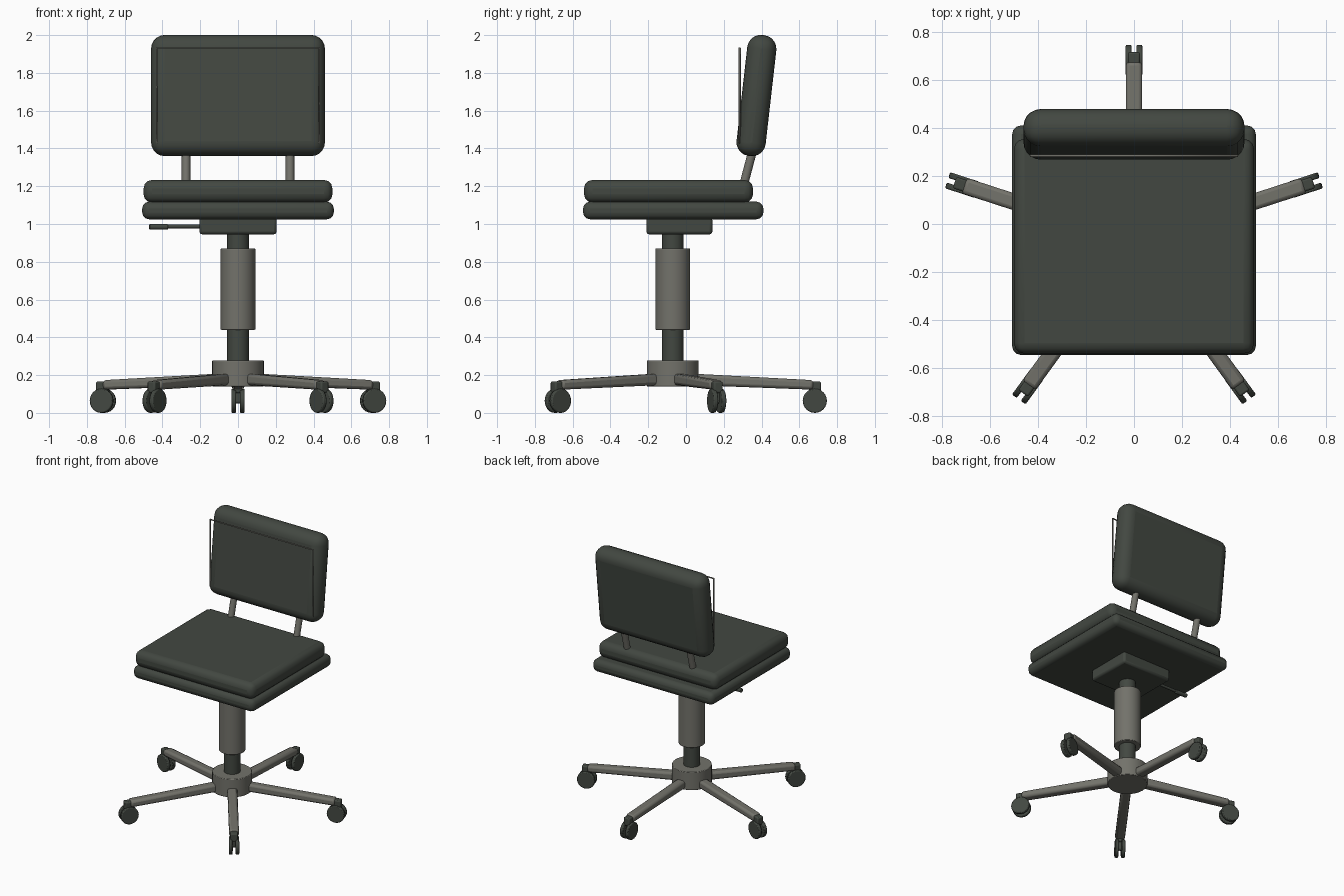
import bpy, math
from mathutils import Vector, Matrix

if "Cube" in bpy.data.objects:
    bpy.data.objects.remove(bpy.data.objects["Cube"])

def mat(name, c):
    m = bpy.data.materials.new(name)
    m.diffuse_color = (*c, 1)
    m.use_nodes = True
    m.node_tree.nodes["Principled BSDF"].inputs["Base Color"].default_value = m.diffuse_color
    return m

DARK = mat("dark green grey", (0.055, 0.064, 0.053))
METAL = mat("warm grey metal", (0.17, 0.168, 0.145))
CY = -0.07  # y of the column axis

def finish(ob, name, m, bevel=0, seg=3):
    ob.name = name
    ob.data.materials.append(m)
    if bevel:
        b = ob.modifiers.new("bevel", 'BEVEL')
        b.width, b.segments = bevel, seg
        b.limit_method = 'ANGLE'
    bpy.ops.object.shade_smooth_by_angle(angle=math.radians(35))
    return ob

def box(name, lo, hi, m, bevel=0, seg=3):
    lo, hi = Vector(lo), Vector(hi)
    bpy.ops.mesh.primitive_cube_add(size=1)
    ob = bpy.context.object
    ob.data.transform(Matrix.Diagonal((*(hi - lo), 1)))
    ob.location = (lo + hi) / 2
    return finish(ob, name, m, bevel, seg)

def rod(name, a, b, r, m, sides=32, bevel=0):
    a, b = Vector(a), Vector(b)
    bpy.ops.mesh.primitive_cylinder_add(vertices=sides, radius=r, depth=(b - a).length)
    ob = bpy.context.object
    ob.location = (a + b) / 2
    ob.rotation_euler = (b - a).to_track_quat('Z', 'Y').to_euler()
    return finish(ob, name, m, bevel, 2)

# Seat: base pad and top cushion
box("seat_base", (-0.507, -0.545, 1.025), (0.507, 0.41, 1.118), DARK, 0.036, 3)
box("seat_cushion", (-0.5, -0.54, 1.113), (0.5, 0.355, 1.233), DARK, 0.045, 3)

# Backrest, leaning back
back = box("backrest", (-0.46, -0.0775, -0.322), (0.46, 0.0775, 0.322), DARK, 0.072, 5)
back.location = (0, 0.373, 1.68)
back.rotation_euler.x = -math.radians(6.5)

# Upright thin piping frame in front of the backrest
cu = bpy.data.curves.new("back_piping", 'CURVE')
cu.dimensions = '3D'
cu.bevel_depth = 0.006
cu.bevel_resolution = 1
sp = cu.splines.new('POLY')
pts = [(-0.43, 1.43), (0.43, 1.43), (0.43, 1.932), (-0.43, 1.932)]
sp.points.add(3)
for p, (x, z) in zip(sp.points, pts):
    p.co = (x, 0.284, z, 1)
sp.use_cyclic_u = True
cu.materials.append(METAL)
bpy.context.collection.objects.link(bpy.data.objects.new("back_piping", cu))

# Backrest supports
for s in (-1, 1):
    rod("back_support", (0.275 * s, 0.29, 1.15), (0.275 * s, 0.372, 1.46), 0.023, METAL, 16)

# Mechanism box and height lever
box("mechanism", (-0.205, -0.21, 0.945), (0.205, 0.14, 1.035), DARK, 0.015, 2)
rod("lever", (-0.18, 0, 0.987), (-0.4, 0, 0.987), 0.01, DARK, 12)
rod("lever_handle", (-0.37, 0, 0.985), (-0.47, 0, 0.985), 0.015, DARK, 12, 0.005)

# Gas column and hub
rod("column_inner", (0, CY, 0.2), (0, CY, 0.96), 0.057, DARK)
rod("column_sleeve", (0, CY, 0.44), (0, CY, 0.87), 0.092, METAL, 32, 0.004)
rod("hub", (0, CY, 0.14), (0, CY, 0.277), 0.137, METAL, 32, 0.004)

# Five legs with twin-wheel casters
for i in range(5):
    a = math.radians(90 + 72 * i)
    place = Matrix.Translation((0, CY, 0)) @ Matrix.Rotation(a, 4, 'Z')
    parts = []
    leg = box("leg", (0.05, -0.034, 0), (0.745, 0.034, 0.056), METAL, 0.016, 2)
    for v in leg.data.vertices:          # slope down outward
        t = v.co.x / 0.695 + 0.5
        v.co.z = v.co.z * (1.1 - 0.2 * t) + 0.180 - 0.032 * t - 0.028
    parts.append(leg)
    leg.location.z = 0.028
    parts.append(box("caster_fork", (0.72, -0.025, 0.105), (0.785, 0.025, 0.166), DARK, 0.008, 2))
    parts.append(rod("caster_axle", (0.752, -0.03, 0.064), (0.752, 0.03, 0.064), 0.015, DARK, 12))
    parts.append(box("caster_stem", (0.735, -0.01, 0.06), (0.77, 0.01, 0.12), DARK))
    for s in (-1, 1):
        parts.append(rod("caster_wheel", (0.752, 0.01 * s, 0.064), (0.752, 0.035 * s, 0.064),
                         0.064, DARK, 24, 0.006))
    for ob in parts:
        ob.matrix_world = place @ ob.matrix_basis
